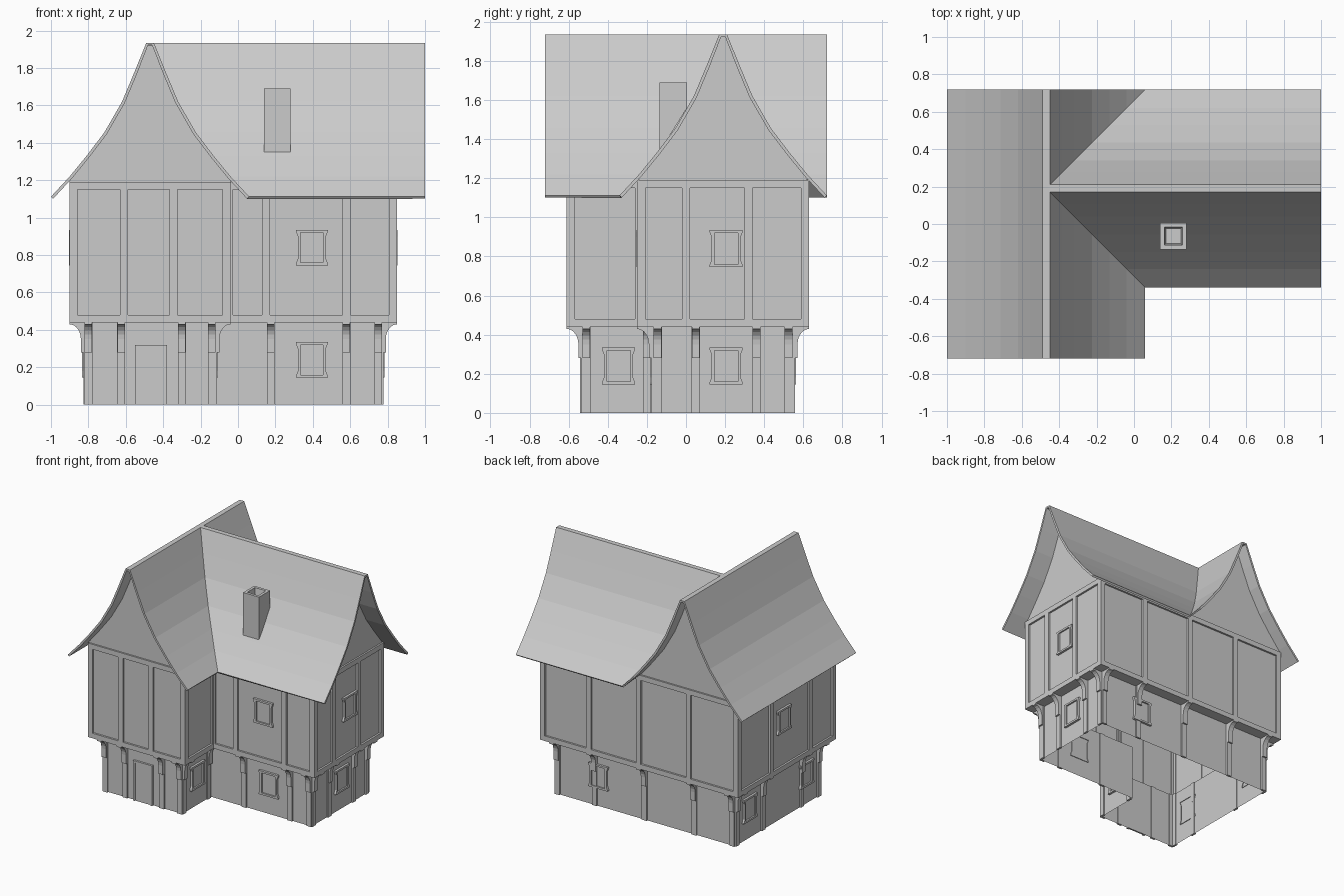
import bpy, bmesh, math
from mathutils import Matrix, Vector

if "Cube" in bpy.data.objects:
    bpy.data.objects.remove(bpy.data.objects["Cube"])

RX, RY = -0.47, 0.19            # ridge lines of the two wings
# roof curve: distance from ridge, height
CURVE = [(0.02, 1.935), (0.085, 1.775), (0.15, 1.62), (0.245, 1.455),
         (0.34, 1.33), (0.43, 1.22), (0.53, 1.112)]


def finish(name, bm, fix_normals=True):
    bmesh.ops.remove_doubles(bm, verts=bm.verts, dist=1e-4)
    if fix_normals:
        bmesh.ops.recalc_face_normals(bm, faces=bm.faces)
    me = bpy.data.meshes.new(name)
    bm.to_mesh(me)
    bm.free()
    ob = bpy.data.objects.new(name, me)
    bpy.context.collection.objects.link(ob)
    return ob


def poly(bm, pts, up=False):
    pts = [Vector(p) for p in pts]
    pts = [p for i, p in enumerate(pts) if (p - pts[i - 1]).length > 1e-5]
    if len(pts) < 3:
        return
    f = bm.faces.new([bm.verts.new(p) for p in pts])
    if up:
        f.normal_update()
        if f.normal.z < 0:
            f.normal_flip()


def prism(bm, M, a, b):
    """Closed solid between two matching loops."""
    va = [bm.verts.new(M @ Vector(p)) for p in a]
    vb = [bm.verts.new(M @ Vector(p)) for p in b]
    bm.faces.new(va)
    bm.faces.new(vb[::-1])
    for i in range(len(a)):
        bm.faces.new((va[i - 1], vb[i - 1], vb[i], va[i]))


def box(bm, M, x0, x1, y0, y1, z0, z1):
    r = [(x0, y0), (x1, y0), (x1, y1), (x0, y1)]
    prism(bm, M, [(x, y, z0) for x, y in r], [(x, y, z1) for x, y in r])


def footprint(d):
    """L-shaped plan, inset by d from the upper storey outline."""
    return [(-0.9 + d, -0.61 + d), (-0.04 - d, -0.61 + d), (-0.04 - d, -0.25 + d),
            (0.85 - d, -0.25 + d), (0.85 - d, 0.63 - d), (-0.9 + d, 0.63 - d)]


def wall_frames(d):
    """Per wall: matrix (x along, -y outward), length, world coord -> distance."""
    out, F = [], footprint(d)
    for i in range(6):
        p, q = Vector(F[i]), Vector(F[(i + 1) % 6])
        v = q - p
        ax = 0 if abs(v.x) > abs(v.y) else 1
        M = Matrix.Translation((p.x, p.y, 0)) @ Matrix.Rotation(math.atan2(v.y, v.x), 4, 'Z')
        out.append((M, v.length, lambda c, s=p[ax]: abs(c - s)))
    return out


LOW, HIGH = wall_frames(0.085), wall_frames(0.015)

# walls: lower storey, overhang soffit, upper storey
bm = bmesh.new()
levels = [(0.085, 0), (0.085, 0.44), (0.015, 0.44), (0.015, 1.205)]
for (d0, z0), (d1, z1) in zip(levels, levels[1:]):
    A, B = footprint(d0), footprint(d1)
    for i in range(6):
        j = (i + 1) % 6
        poly(bm, [(*A[i], z0), (*A[j], z0), (*B[j], z1), (*B[i], z1)])
finish("walls", bm)

# gable triangles under the curved roof
half = [(o, z - 0.012) for o, z in CURVE if o < 0.44] + [(0.43, 1.18)]
prof = [(-o, z) for o, z in half[::-1]] + half
for name, place in [("front_gable", lambda o, z: (RX + o, -0.597, z)),
                    ("back_gable", lambda o, z: (RX - o, 0.617, z)),
                    ("right_gable", lambda o, z: (0.837, RY + o, z))]:
    bm = bmesh.new()
    poly(bm, [place(o, z) for o, z in prof])
    finish(name, bm, False)

# roof: two crossing curved wings mitred along the valleys
bm = bmesh.new()
ys = [-0.72, RY - 0.02, RY + 0.02, 0.72]
for y0, y1 in zip(ys, ys[1:]):
    z = CURVE[0][1]
    poly(bm, [(RX - .02, y0, z), (RX + .02, y0, z), (RX + .02, y1, z), (RX - .02, y1, z)], True)
    for (a, za), (b, zb) in zip(CURVE, CURVE[1:]):
        poly(bm, [(RX - a, y0, za), (RX - b, y0, zb), (RX - b, y1, zb), (RX - a, y1, za)], True)
z = CURVE[0][1]
poly(bm, [(RX + .02, RY - .02, z), (1, RY - .02, z), (1, RY + .02, z), (RX + .02, RY + .02, z)], True)
for (a, za), (b, zb) in zip(CURVE, CURVE[1:]):
    for s, end in ((-1, -0.72), (1, 0.72)):
        poly(bm, [(RX + a, end, za), (RX + b, end, zb),
                  (RX + b, RY + s * b, zb), (RX + a, RY + s * a, za)], True)
        poly(bm, [(1, RY + s * a, za), (1, RY + s * b, zb),
                  (RX + b, RY + s * b, zb), (RX + a, RY + s * a, za)], True)
roof = finish("roof", bm, False)
mod = roof.modifiers.new("thickness", 'SOLIDIFY')
mod.thickness, mod.offset = 0.016, -1

# timber positions per wall: front, inner side, wing front, right, back, left
low_posts = [[-0.8, -0.625, -0.3, -0.14], [-0.51, -0.2], [0.175, 0.58, 0.75],
             [-0.145, 0.05, 0.36, 0.525], [0.75, 0.42, -0.02, -0.46, -0.795],
             [0.525, 0.2, -0.29, -0.505]]
high_posts = [[-0.61, -0.345], [], [0.15, 0.58], [0.0, 0.32],
              [0.42, -0.02, -0.46], [0.2, -0.29]]

# upper frame: rails and posts
bm = bmesh.new()
for (M, L, u), posts in zip(HIGH, high_posts):
    for z0, z1 in ((0.44, 0.48), (1.15, 1.19)):
        box(bm, M, -0.015, L + 0.015, -0.015, 0.005, z0, z1)
    for c in [u(p) for p in posts] + [0.006, L - 0.006]:
        box(bm, M, c - 0.021, c + 0.021, -0.015, 0.005, 0.47, 1.16)
finish("upper_timber_frame", bm)

# lower posts and curved brackets
arc = [(-0.025 - 0.06 * (1 - math.cos(t)), 0.35 + 0.08 * math.sin(t))
       for t in [i * math.pi / 10 for i in range(1, 6)]]
side = [(0.005, 0.28), (-0.025, 0.28), (-0.025, 0.35)] + arc + [(-0.085, 0.442), (0.005, 0.442)]
bp, bb = bmesh.new(), bmesh.new()
for (M, L, u), posts in zip(LOW, low_posts):
    for c in map(u, posts):
        box(bp, M, c - 0.021, c + 0.021, -0.012, 0.005, 0, 0.44)
        prism(bb, M, [(c - 0.02, y, z) for y, z in side], [(c + 0.02, y, z) for y, z in side])
finish("lower_posts", bp)
finish("brackets", bb)


# windows: flared frame with recessed pane
def window(name, M, c, zc):
    bm = bmesh.new()
    outer = [(-.085, -.095), (.085, -.095), (.085, -.085), (.075, -.06), (.075, .06), (.085, .085),
             (.085, .095), (-.085, .095), (-.085, .085), (-.075, .06), (-.075, -.06), (-.085, -.085)]
    inner = [(math.copysign(.06, x), math.copysign(.08, z)) for x, z in outer]
    rings = [(outer, 0.005), (outer, -0.018), (inner, -0.018), (inner, -0.006)]
    R = [[M @ Vector((c + x, y, zc + z)) for x, z in r] for r, y in rings]
    for a, b in zip(R, R[1:]):
        for i in range(12):
            poly(bm, [a[i - 1], a[i], b[i], b[i - 1]])
    poly(bm, R[-1])
    finish(name, bm)


for name, walls, i, pos, zc in [
        ("front_window_low", LOW, 2, 0.395, 0.24), ("front_window_high", HIGH, 2, 0.395, 0.84),
        ("right_window_low", LOW, 3, 0.205, 0.24), ("right_window_high", HIGH, 3, 0.205, 0.84),
        ("inner_side_window", LOW, 1, -0.345, 0.24), ("back_window", LOW, 4, 0.385, 0.24),
        ("left_window_low_a", LOW, 5, 0.37, 0.24), ("left_window_low_b", LOW, 5, -0.345, 0.24),
        ("left_window_high", HIGH, 5, 0.04, 0.84)]:
    window(name, walls[i][0], walls[i][2](pos), zc)

# door
M, L, u = LOW[0]
c = u(-0.465)
bm = bmesh.new()
box(bm, M, c - 0.085, c - 0.068, -0.016, 0.005, 0, 0.32)
box(bm, M, c + 0.068, c + 0.085, -0.016, 0.005, 0, 0.32)
box(bm, M, c - 0.085, c + 0.085, -0.016, 0.005, 0.303, 0.32)
box(bm, M, c - 0.068, c + 0.068, -0.008, 0.005, 0, 0.303)
finish("door", bm)


# chimney: open-topped square stack, foot follows the roof slope
def square(t, zf, zb):
    return [(.14 + t, -.135 + t, zf), (.28 - t, -.135 + t, zf),
            (.28 - t, .005 - t, zb), (.14 + t, .005 - t, zb)]


bm = bmesh.new()
R = [square(0, 1.335, 1.56), square(0, 1.69, 1.69), square(.022, 1.69, 1.69), square(.03, 1.64, 1.64)]
for a, b in zip(R, R[1:]):
    for i in range(4):
        poly(bm, [a[i - 1], a[i], b[i], b[i - 1]])
poly(bm, R[-1])
finish("chimney", bm)
